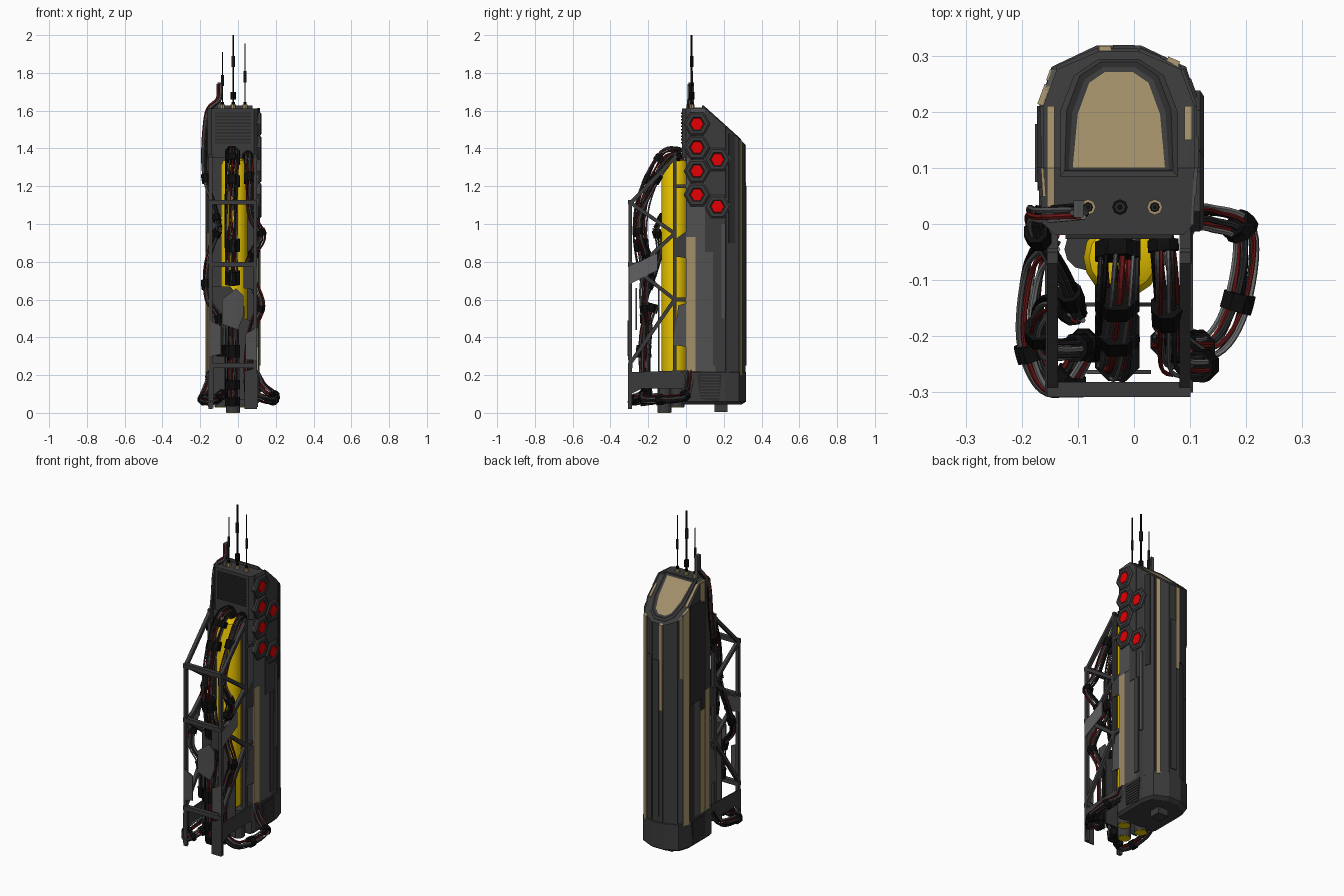
import bpy, bmesh, math, random
from mathutils import Vector as V

if "Cube" in bpy.data.objects:
    bpy.data.objects.remove(bpy.data.objects["Cube"])
random.seed(4)
CX = -0.027                      # the tower's own centre line
COL = dict(dark_grey=(.043, .043, .044), mid_grey=(.08, .08, .082), light_grey=(.12, .12, .125),
           charcoal=(.024, .024, .025), black=(.004, .004, .004), tan=(.36, .275, .14),
           yellow=(.88, .6, 0), red=(.78, 0, .001), dark_red=(.15, .008, .008), cable_grey=(.17, .17, .17))
NAMES = list(COL)
MATS = []
for n, c in COL.items():
    m = bpy.data.materials.new(n)
    m.diffuse_color = (*c, 1)
    m.use_nodes = True
    m.node_tree.nodes["Principled BSDF"].inputs["Base Color"].default_value = m.diffuse_color
    MATS.append(m)


def finish(name, bm, smooth=False):
    bmesh.ops.recalc_face_normals(bm, faces=bm.faces[:])
    me = bpy.data.meshes.new(name)
    for m in MATS:
        me.materials.append(m)
    for f in bm.faces:
        f.smooth = smooth
    bm.to_mesh(me)
    bm.free()
    o = bpy.data.objects.new(name, me)
    bpy.context.collection.objects.link(o)
    return o


def loft(bm, rings, mat):
    """Closed skin through rings of equal point count."""
    vs = [[bm.verts.new(p) for p in r] for r in rings]
    n = len(vs[0])
    fs = [bm.faces.new((a[i], a[(i + 1) % n], b[(i + 1) % n], b[i])) for a, b in zip(vs, vs[1:]) for i in range(n)]
    fs += [bm.faces.new(vs[0][::-1]), bm.faces.new(vs[-1])]
    for f in fs:
        f.material_index = NAMES.index(mat)
    return fs


def box(bm, x0, x1, y0, y1, z0, z1, mat):
    loft(bm, [[(x0, y0, z), (x1, y0, z), (x1, y1, z), (x0, y1, z)] for z in (z0, z1)], mat)


def frames(pts):
    u, out = None, []
    for i, p in enumerate(pts):
        t = (pts[min(i + 1, len(pts) - 1)] - pts[max(i - 1, 0)]).normalized()
        if u is None:
            u = V((1, 0, 0)) if abs(t.x) < .8 else V((0, 0, 1))
        u = (u - t * u.dot(t)).normalized()
        out.append((p, u, t.cross(u)))
    return out


def tube(bm, pts, r, sides, mat, turn=0):
    ang = [turn + 2 * math.pi * k / sides for k in range(sides)]
    loft(bm, [[p + (u * math.cos(a) + v * math.sin(a)) * r for a in ang] for p, u, v in frames([V(p) for p in pts])], mat)


def beam(bm, p, q, w, mat='dark_grey'):
    tube(bm, (p, q), w * .707, 4, mat, math.pi / 4)


def side_plate(bm, x, t, yz, mat):
    loft(bm, [[(xx, y, z) for y, z in yz] for xx in (x, x + t)], mat)


def ztop(y):
    return 1.61 - max(0, y - .1) * .9


def outline(half):
    return [(CX + x, y) for x, y in half] + [(CX - x, y) for x, y in half[::-1]]


# Tower core with sloped roof (flat front part and sloped rear part share the ridge at y = 0.1)
half = [(.128, .0), (.134, .1), (.134, .21), (.11, .275), (.035, .307)]
bm = bmesh.new()
for part in (half[:2], half[1:]):
    loft(bm, [[(x, y, .2) for x, y in outline(part)], [(x, y, ztop(y)) for x, y in outline(part)]], 'dark_grey')
finish('tower_core', bm)

# Shell panels: vertical strips of varied tone on every facet
def panel(a, b, z0, z1, t, mat):
    a, b = V((*a, 0)), V((*b, 0))
    n = (b - a).cross(V((0, 0, 1))).normalized() * t
    q = [a, b, b + n, a + n]
    loft(bm, [[(p.x, p.y, z0) for p in q], [(p.x, p.y, min(z1, ztop(p.y) + .004)) for p in q]], mat)

bm = bmesh.new()
pts = outline(half)
for i, (a, b) in enumerate(zip(pts, pts[1:])):
    a, b = V(a), V(b)
    n = max(1, round((b - a).length / .05))
    for k in range(n):
        p, q = a.lerp(b, k / n), a.lerp(b, (k + 1) / n)
        cut = random.uniform(.7, 1.25)
        tones = [random.choice(('dark_grey', 'mid_grey', 'dark_grey', 'charcoal')) for _ in range(2)]
        if i in (3, 4, 5):
            tones = ['dark_grey', 'dark_grey']
        if i == 0:
            tones, cut = (['tan', 'mid_grey'] if k == 0 else ['mid_grey', 'mid_grey']), .93
        if i == 8:
            tones = ['tan', 'dark_grey'] if k == 1 else ['tan', 'tan']
        panel(p, q, .2, cut, random.uniform(.004, .009), tones[0])
        panel(p, q, cut, 2, random.uniform(.004, .009), tones[1])
# tan corner strips and large overlay plates
def strip(i, f0, f1, z0, z1, mat, t=.012):
    a, b = V(pts[i]), V(pts[i + 1])
    panel(a.lerp(b, f0), a.lerp(b, f1), z0, z1, t, mat)
for args in ((3, .08, .36, .2, 2, 'tan', .013), (4, .7, 1, .9, 2, 'tan', .01),
             (6, .45, 1, .2, 2, 'tan'), (6, .05, .35, 1.1, 2, 'tan'), (8, .0, .35, .85, 1.5, 'charcoal'),
             (7, .0, 1, .92, 1.52, 'charcoal'), (1, .4, .7, .25, .85, 'dark_grey'),
             (1, .8, 1, .5, 1.0, 'mid_grey'), (2, .2, .7, .9, 1.48, 'charcoal'), (4, .1, .65, .25, 1.2, 'dark_grey')):
    strip(*args)
# tan trim along the roof edges
for x0, x1, y0, y1 in ((-.155, -.142, .03, .1), (-.155, -.142, .1, .21), (.09, .103, .15, .21)):
    q = [(x0, y0), (x1, y0), (x1, y1), (x0, y1)]
    loft(bm, [[(x, y, ztop(y) + d) for x, y in q] for d in (-.004, .006)], 'tan')
finish('shell_panels', bm)

# Roof hatch: raised rim stepping down to a tan window
bm = bmesh.new()
rim = outline([(.105, .085), (.105, .2), (.08, .265), (.036, .294)])
fs = loft(bm, [[(x, y, ztop(y) - .01) for x, y in rim], [(x, y, 1.615 - (y - .1) * .9) for x, y in rim]], 'dark_grey')
top = fs[-1]
for th, dp, mat in ((.012, .005, 'charcoal'), (.01, -.004, 'dark_grey'), (.01, -.002, 'tan')):
    top.normal_update()
    bmesh.ops.inset_region(bm, faces=[top], thickness=th, depth=dp)
    top.material_index = NAMES.index(mat)
finish('roof_hatch', bm)

# Head block with front louvres
bm = bmesh.new()
loft(bm, [[(x, y, z) for x, y in outline([(.113, -.02), (.134, .0), (.134, .08)])] for z in (1.35, 1.612)], 'dark_grey')
for k in range(10):
    box(bm, CX - .095, CX + .095, -.027, -.018, 1.425 + k * .0175, 1.434 + k * .0175, 'charcoal')
finish('head_block', bm)

# Base block with side vents
bm = bmesh.new()
base = outline([(.132, -.02), (.142, .0), (.142, .21), (.12, .28), (.04, .318)])
small = [(CX + (x - CX) * .9, y * .93) for x, y in base]
loft(bm, [[(x, y, .045) for x, y in small], [(x, y, .06) for x, y in base], [(x, y, .215) for x, y in base],
          [(x, y, .225) for x, y in small]], 'dark_grey')
for s in (-1, 1):
    x = CX + s * .142
    side_plate(bm, x, s * .003, [(.06, .205), (.19, .205), (.175, .06), (.075, .075)], 'charcoal')
    for k in range(8):
        z = .08 + k * .0155
        side_plate(bm, x, s * .007, [(.075, z), (.178, z), (.178, z + .007), (.075, z + .007)], 'dark_grey')
box(bm, CX - .035, CX + .035, .15, .22, .005, .05, 'dark_grey')
finish('base_block', bm)

# Yellow tank and the yellow nozzles underneath
bm = bmesh.new()
c = V((-.02, -.06, 0))
prof = [(.045, .2), (.068, .22), (.07, .24), (.07, 1.31), (.06, 1.335), (.03, 1.35)]
loft(bm, [[(c.x + r * math.cos(k * math.pi / 8), c.y + r * math.sin(k * math.pi / 8), z) for k in range(16)]
          for r, z in prof], 'yellow')
tank = finish('yellow_tank', bm, True)
tank.select_set(True)
bpy.context.view_layer.objects.active = tank
bpy.ops.object.shade_smooth_by_angle(angle=math.radians(35))
bm = bmesh.new()
for x, y, z in ((CX, -.115, .002), (CX + .06, -.045, .03), (CX - .06, -.045, .03)):
    tube(bm, [(x, y, z), (x, y, .2)], .037, 12, 'dark_grey')
    tube(bm, [(x, y, z - .002), (x, y, z + .003)], .034, 12, 'yellow')
finish('bottom_nozzles', bm)

# Hexagonal red lamps on the right side
bm = bmesh.new()
for y, z in ((.058, 1.53), (.058, 1.405), (.058, 1.28), (.058, 1.155), (.167, 1.342), (.167, 1.092)):
    def hexa(r, x):
        return [(x, y + r * math.cos(k * math.pi / 3), z + r * math.sin(k * math.pi / 3)) for k in range(6)]
    loft(bm, [hexa(.071, .1), hexa(.071, .118), hexa(.06, .125), hexa(.042, .125), hexa(.036, .119)], 'dark_grey')
    loft(bm, [hexa(.036, .117), hexa(.034, .123)], 'red')
finish('hex_lamps', bm)

# Front truss: posts, sloped rails, diagonals, cross bars
bm = bmesh.new()
for s in (-1, 1):
    x = CX + s * .118
    for a, b in (((-.295, .02), (-.295, 1.12)), ((-.06, .2), (-.06, 1.37)), ((-.295, 1.11), (-.05, 1.36)),
                 ((-.29, 1.11), (-.06, .95)), ((-.29, .74), (-.06, .95)), ((-.29, .78), (-.06, .6)),
                 ((-.29, .27), (-.06, .6)), ((-.295, .78), (-.2, .8)), ((-.06, .6), (0, .6)), ((-.06, 1.2), (0, 1.2))):
        beam(bm, (x, *a), (x, *b), .02)
for y, z in ((-.295, 1.115), (-.295, .785), (-.295, .25)):
    beam(bm, (CX - .128, y, z), (CX + .128, y, z), .026)
finish('truss_frame', bm)

# Loose armour plates on the truss
bm = bmesh.new()
for s in (-1, 1):
    x = CX + s * .124
    side_plate(bm, x, s * .008, [(-.3, .215), (-.02, .225), (-.02, .13), (-.23, .13), (-.29, .1), (-.3, .03)], 'dark_grey')
    side_plate(bm, x, s * .006, [(-.3, .68), (-.3, .775), (-.15, .845), (-.15, .755)], 'light_grey')
    side_plate(bm, x, s * .006, [(-.07, .83), (-.07, .91), (0, .96), (0, .82)], 'dark_grey')
    side_plate(bm, x, s * .006, [(-.07, .36), (-.04, .57), (0, .58), (0, .35)], 'mid_grey')

def front_plate(y, xz, mat):
    loft(bm, [[(x, yy, z) for x, z in xz] for yy in (y, y - .007)], mat)
front_plate(-.302, [(-.15, .3), (-.09, .31), (-.09, .46), (-.15, .49)], 'mid_grey')
front_plate(-.26, [(-.085, .47), (.0, .44), (.03, .52), (.03, .62), (-.01, .66), (-.085, .6)], 'mid_grey')
front_plate(-.29, [(.03, .66), (.1, .65), (.1, .78), (.03, .78)], 'dark_grey')
front_plate(-.3, [(.04, .28), (.1, .28), (.1, .45), (.04, .42)], 'mid_grey')
front_plate(-.3, [(.035, .02), (.1, .02), (.1, .24), (.035, .22)], 'dark_grey')
front_plate(-.3, [(-.15, .06), (-.13, .02), (-.13, .24), (-.15, .24)], 'dark_grey')
front_plate(-.14, [(-.14, .07), (.085, .07), (.085, .48), (.035, .5), (.035, .56), (-.04, .67), (-.14, .67)], 'dark_grey')
finish('armour_plates', bm)

# Cable bundles: twisted strands round a smooth path, held by black clamps
def smooth_path(p, steps=7):
    p = [V(q) for q in p]
    p = [p[0] * 2 - p[1]] + p + [p[-1] * 2 - p[-2]]
    out = []
    for a, b, c, d in zip(p, p[1:], p[2:], p[3:]):
        for k in range(steps):
            t = k / steps
            out.append(.5 * (2 * b + (c - a) * t + (2 * a - 5 * b + 4 * c - d) * t * t + (3 * b - a - 3 * c + d) * t ** 3))
    return out + [p[-2]]


def bundle(name, ctrl, r, n, clamps):
    bm = bmesh.new()
    fr = frames(smooth_path(ctrl))
    for k in range(n):
        a0, rr = 2 * math.pi * k / n, r * random.uniform(.6, 1.1)
        line = [p + (u * math.cos(a0 + i * .05) + v * math.sin(a0 + i * .05)) * rr for i, (p, u, v) in enumerate(fr)]
        tube(bm, line, random.uniform(.0035, .006), 6, ('charcoal', 'cable_grey', 'dark_red', 'mid_grey', 'black')[k % 5])
    for f in clamps:
        i = min(len(fr) - 3, int(f * len(fr)))
        tube(bm, [fr[i][0], fr[i + 1][0], fr[i + 2][0]], r + .009, 8, 'black', math.pi / 8)
    finish(name, bm)

bundle('main_cable_upper', [(-.03, -.01, 1.36), (-.03, -.1, 1.37), (-.03, -.17, 1.27), (-.03, -.23, 1.1), (-.03, -.24, .92),
                            (-.03, -.2, .68)], .034, 13, (.08, .25, .42, .8, .95))
bundle('main_cable_lower', [(-.03, -.18, .58), (-.03, -.22, .42), (-.03, -.22, .2), (-.03, -.2, .04)], .034, 13, (.02, .45, .7, .87))
bundle('right_cable_upper', [(.05, -.01, 1.36), (.055, -.08, 1.35), (.06, -.17, 1.22), (.07, -.25, 1.05), (.125, -.25, .94),
                             (.09, -.22, .86), (.055, -.18, .78)], .021, 8, (.05, .3, .62, .85))
bundle('right_cable_middle', [(.055, -.18, .78), (.08, -.22, .69), (.118, -.22, .57), (.08, -.2, .46), (.055, -.21, .3),
                              (.06, -.21, .08)], .02, 8, (.1, .4, .9))
bundle('right_cable_low', [(.09, .01, .22), (.13, .012, .14), (.195, -.015, .085), (.185, -.14, .07), (.14, -.22, .07),
                           (.06, -.22, .1)], .022, 8, (.36, .58, .95))
bundle('left_cable_top', [(-.095, .02, 1.74), (-.1, .02, 1.66), (-.16, .015, 1.59), (-.18, .015, 1.4), (-.172, -.02, 1.24),
                          (-.13, -.09, 1.1), (-.1, -.16, .98)], .014, 6, (.64, .9))
bundle('left_cable_middle', [(-.1, -.16, .98), (-.145, -.14, .87), (-.17, -.17, .74), (-.16, -.22, .6), (-.1, -.22, .5),
                             (-.09, -.21, .3)], .017, 7, (.05, .45, .75, .95))
bundle('left_cable_low', [(-.15, -.03, .18), (-.18, -.08, .1), (-.19, -.2, .075), (-.16, -.28, .06), (-.12, -.28, .07),
                          (-.08, -.21, .1)], .02, 8, (.42, .78, .95))

# Antennas and the small cable socket
bm = bmesh.new()
for x, tip, sleeve, r in ((-.082, 1.91, 1.73, .0035), (-.025, 2.0, 1.83, .005), (.037, 1.955, 1.75, .0035)):
    for r0, z0, z1, mat in ((.014, 1.61, 1.632, 'tan'), (.009, 1.632, 1.645, 'black'), (r, 1.64, tip, 'black'),
                            (r * 2, sleeve, sleeve + .06, 'charcoal')):
        tube(bm, [(x, .03, z0), (x, .03, z1)], r0, 8, mat)
tube(bm, [(-.025, .03, 1.66), (-.025, .03, 1.7)], .014, 8, 'black')
box(bm, -.108, -.09, .012, .042, 1.6, 1.75, 'mid_grey')
finish('antennas', bm)
